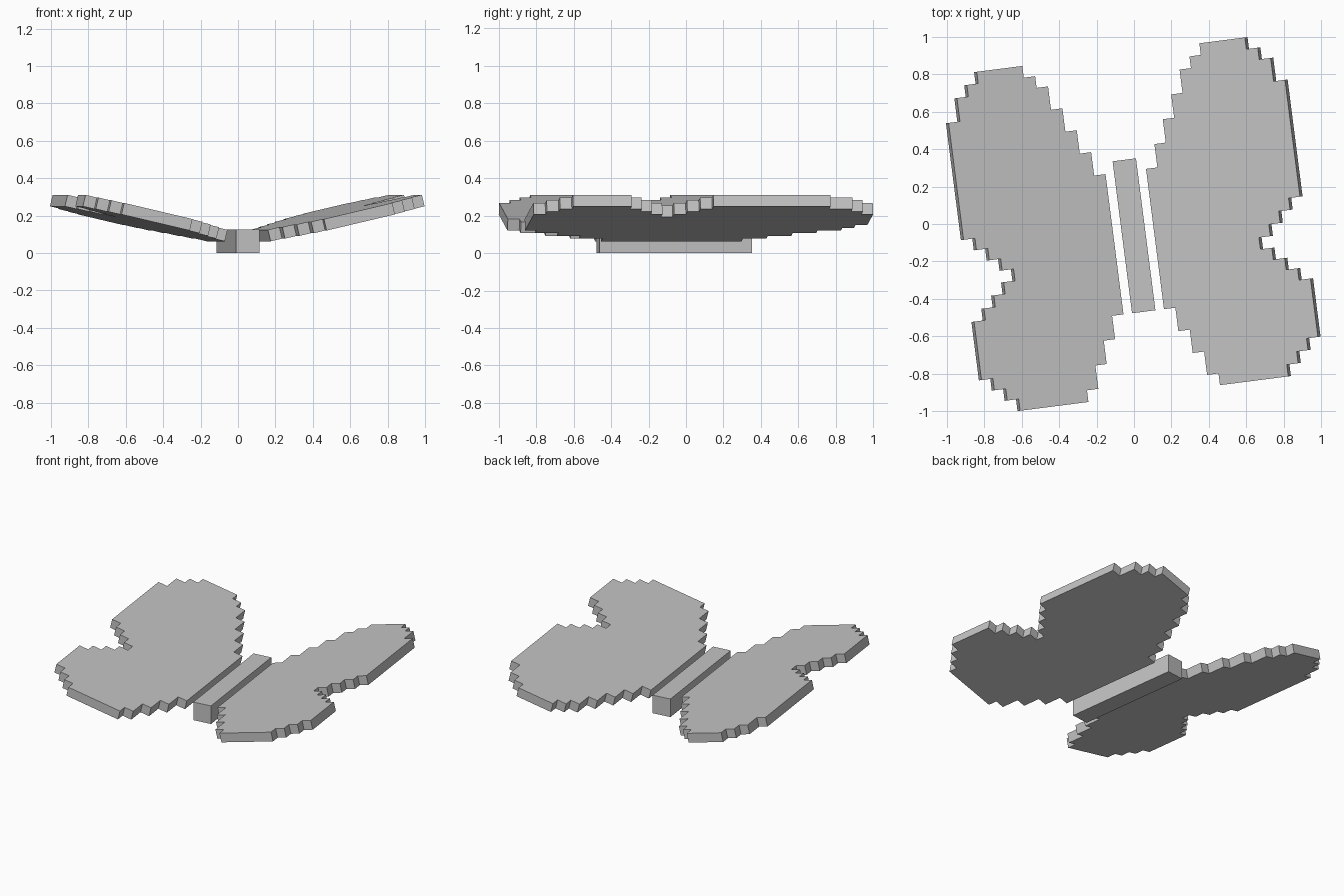
import bpy, bmesh, math
from mathutils import Matrix, Vector

if "Cube" in bpy.data.objects:
    bpy.data.objects.remove(bpy.data.objects["Cube"])

P = 0.063                       # size of one stair step
TILT = math.radians(13.2)       # upward tilt of each wing
PLACE = Matrix.Translation((0, -P, 0)) @ Matrix.Rotation(math.radians(7.3), 4, 'Z')

grey = bpy.data.materials.new("plain grey")
grey.diffuse_color = (0.55, 0.55, 0.55, 1)
grey.use_nodes = True
grey.node_tree.nodes["Principled BSDF"].inputs["Base Color"].default_value = grey.diffuse_color

# Stepped wing edges: (column, upper end of that step), listed from back of wing up
INNER = [(4, -12.5), (3, -10.5), (2, -8.5), (1, -6.5), (0, 5.5), (1, 7.5),
         (2, 9.5), (3, 11.5), (4, 13.5), (5, 14.5), (6, 15.5)]
OUTER = [(10, -12.5), (11, -11.5), (12, -10.5), (13, -5.5), (12, -4.5), (11, -3.5),
         (10, -2.5), (9, -1.5), (10, -0.5), (11, 0.5), (12, 1.5), (13, 11.5),
         (12, 13.5), (11, 14.5), (10, 15.5)]


def stairs(steps, start=-13.5):
    pts = []
    for col, end in steps:
        pts += [(col * P, start * P), (col * P, end * P)]
        start = end
    return pts


def add_slab(name, outline, height, matrix):
    """Extrude a flat outline upward and place it."""
    bm = bmesh.new()
    face = bm.faces.new([bm.verts.new((x, y, 0)) for x, y in outline])
    ext = bmesh.ops.extrude_face_region(bm, geom=[face])
    top = [g for g in ext['geom'] if isinstance(g, bmesh.types.BMVert)]
    bmesh.ops.translate(bm, verts=top, vec=Vector((0, 0, height)))
    bm.transform(matrix)
    bmesh.ops.recalc_face_normals(bm, faces=bm.faces[:])
    mesh = bpy.data.meshes.new(name)
    bm.to_mesh(mesh)
    bm.free()
    mesh.materials.append(grey)
    obj = bpy.data.objects.new(name, mesh)
    bpy.context.collection.objects.link(obj)
    return obj


# Body bar
w, l = P, 6.5 * P
add_slab("body", [(-w, -l), (w, -l), (w, l), (-w, l)], 2 * P, PLACE)

# Pair of tilted wings
wing = stairs(OUTER) + stairs(INNER)[::-1]
pose = Matrix.Translation((0.1235, 0, P)) @ Matrix.Rotation(-TILT, 4, 'Y')
for name, side in (("right_wing", 1), ("left_wing", -1)):
    add_slab(name, wing, P, PLACE @ Matrix.Diagonal((side, 1, 1, 1)) @ pose)
